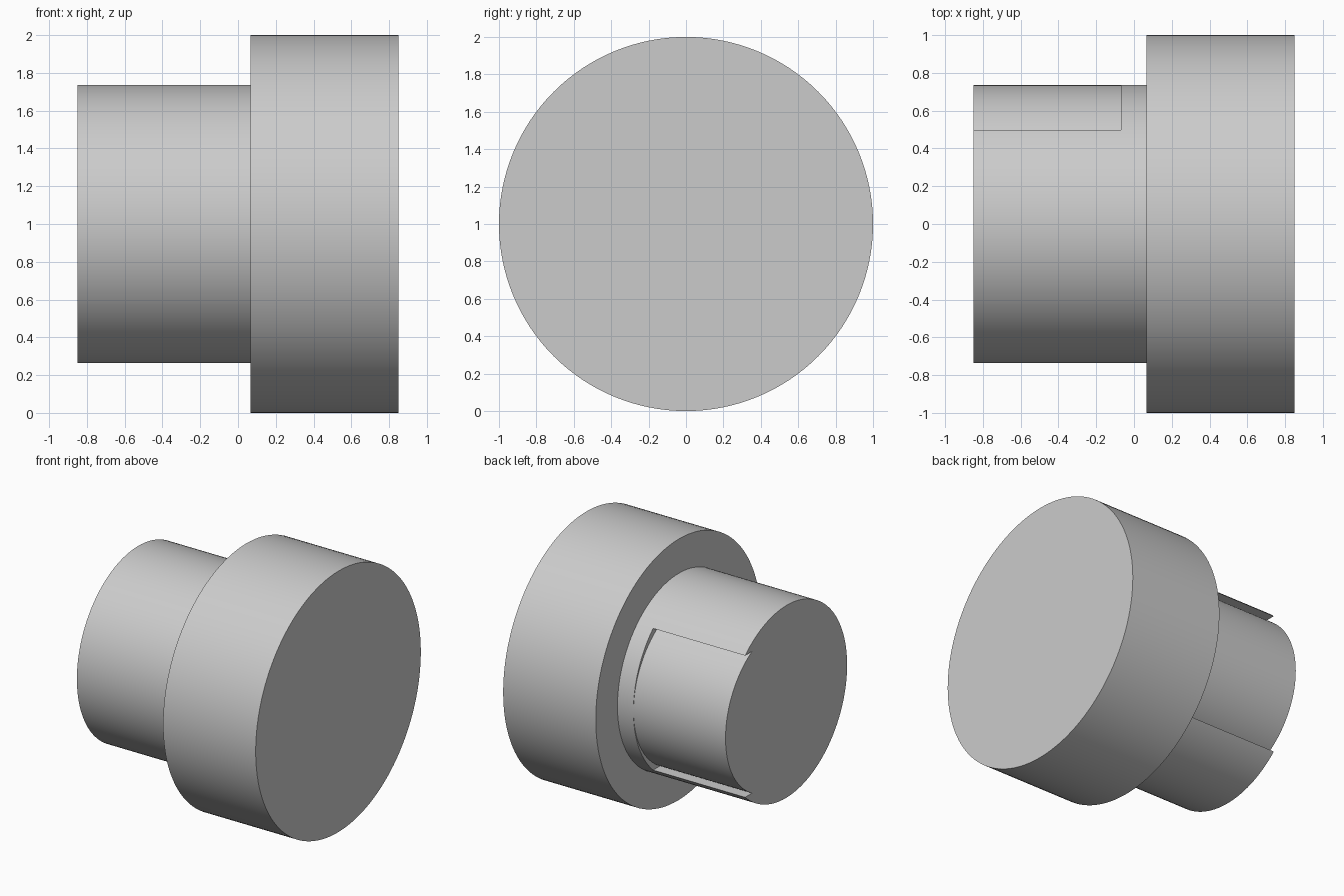
import bpy, bmesh
from math import radians, sin, cos, asin, pi

if "Cube" in bpy.data.objects:
    bpy.data.objects.remove(bpy.data.objects["Cube"], do_unlink=True)

STEM_R, HEAD_R = 0.737, 1.0
END, SHOULDER, FACE, RELIEF = -0.85, 0.065, 0.85, -0.07
HALF_CUT = 0.543        # half height of the side relief
SEAT_R = 0.62           # radius of the relieved surface
SEAT_Y = 0.735 - SEAT_R

grey = bpy.data.materials.new("light grey")
grey.use_nodes = True
grey.diffuse_color = (0.6, 0.6, 0.6, 1)
grey.node_tree.nodes["Principled BSDF"].inputs["Base Color"].default_value = (0.6, 0.6, 0.6, 1)


def prism(name, outline, x0, x1):
    """Extrude a (y, z) outline along x."""
    bm = bmesh.new()
    face = bm.faces.new([bm.verts.new((x0, y, z)) for y, z in outline])
    grown = bmesh.ops.extrude_face_region(bm, geom=[face])["geom"]
    verts = [g for g in grown if isinstance(g, bmesh.types.BMVert)]
    bmesh.ops.translate(bm, verts=verts, vec=(x1 - x0, 0, 0))
    bmesh.ops.recalc_face_normals(bm, faces=bm.faces)
    mesh = bpy.data.meshes.new(name)
    bm.to_mesh(mesh)
    bm.free()
    mesh.materials.append(grey)
    obj = bpy.data.objects.new(name, mesh)
    bpy.context.collection.objects.link(obj)
    return obj


def arc(radius, start, end, steps, y=0):
    angles = [start + (end - start) * i / steps for i in range(steps + 1)]
    return [(y + radius * cos(a), 1 + radius * sin(a)) for a in angles]


def smooth(obj):
    bpy.ops.object.select_all(action="DESELECT")
    obj.select_set(True)
    bpy.context.view_layer.objects.active = obj
    bpy.ops.object.shade_smooth_by_angle(angle=radians(30))


# Wide head and narrower stem
head = prism("head", arc(HEAD_R, 0, 2 * pi, 128)[:-1], SHOULDER, FACE)
stem = prism("stem", arc(STEM_R, 0, 2 * pi, 128)[:-1], END, SHOULDER)

# Crescent relief on the back of the stem, with level upper and lower walls
sweep = asin(HALF_CUT / SEAT_R)
outline = arc(SEAT_R, -sweep, sweep, 48, SEAT_Y)
outline += [(1, 1 + HALF_CUT), (1, 1 - HALF_CUT)]
cutter = prism("relief_cutter", outline, END - 0.1, RELIEF)

cut = stem.modifiers.new("relief", "BOOLEAN")
cut.operation, cut.solver, cut.object = "DIFFERENCE", "EXACT", cutter
bpy.context.view_layer.objects.active = stem
bpy.ops.object.modifier_apply(modifier=cut.name)
bpy.data.objects.remove(cutter, do_unlink=True)

smooth(head)
smooth(stem)
